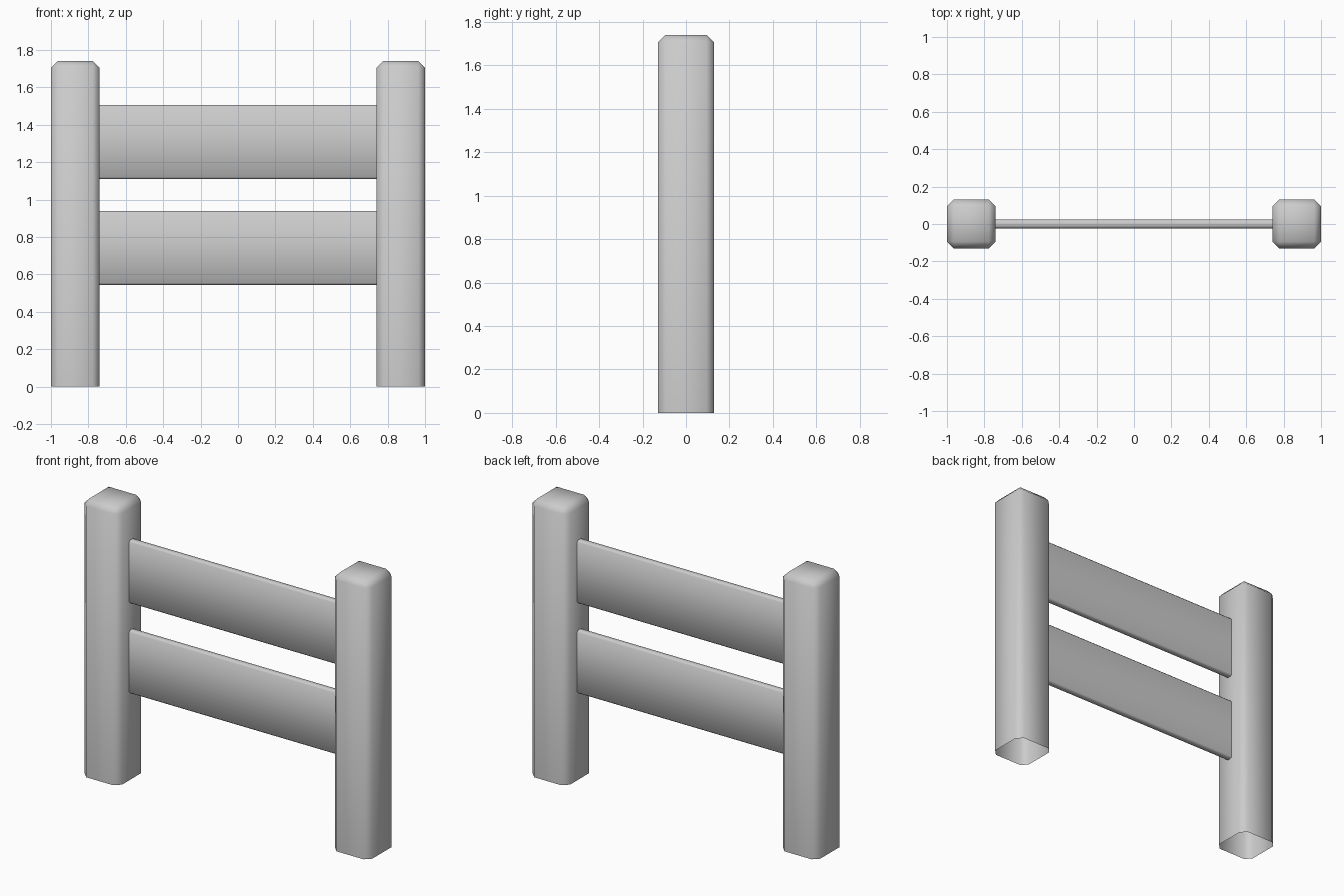
import bpy, bmesh
from mathutils import Vector

if "Cube" in bpy.data.objects:
    bpy.data.objects.remove(bpy.data.objects["Cube"])


def chamfered_box(name, center, size, chamfer, open_dirs):
    """Box with open ends along open_dirs and single-step chamfers elsewhere."""
    bm = bmesh.new()
    bmesh.ops.create_cube(bm, size=1)
    bmesh.ops.scale(bm, vec=size, verts=bm.verts)
    bmesh.ops.translate(bm, vec=center, verts=bm.verts)
    ends = [f for f in bm.faces
            if any(f.normal.dot(Vector(d)) > 0.9 for d in open_dirs)]
    bmesh.ops.delete(bm, geom=ends, context='FACES_ONLY')
    edges = [e for e in bm.edges if len(e.link_faces) == 2]
    bmesh.ops.bevel(bm, geom=edges, offset=chamfer, segments=1,
                    profile=0.5, affect='EDGES')
    # drop the loose edges left by removed faces
    loose = [e for e in bm.edges if not e.link_faces]
    bmesh.ops.delete(bm, geom=loose, context='EDGES')
    for f in bm.faces:
        f.smooth = True
    mesh = bpy.data.meshes.new(name)
    bm.to_mesh(mesh)
    bm.free()
    obj = bpy.data.objects.new(name, mesh)
    bpy.context.collection.objects.link(obj)
    return obj


# Square posts with chamfered tops and open undersides
for side, x in (("left", -0.87), ("right", 0.87)):
    chamfered_box(side + "_post", (x, 0, 0.87), (0.26, 0.26, 1.74),
                  0.036, [(0, 0, -1)])

# Thin boards whose ends run into the posts
for level, z in (("lower", 0.742), ("upper", 1.308)):
    chamfered_box(level + "_rail", (0, 0, z), (1.49, 0.046, 0.396),
                  0.01, [(1, 0, 0), (-1, 0, 0)])
